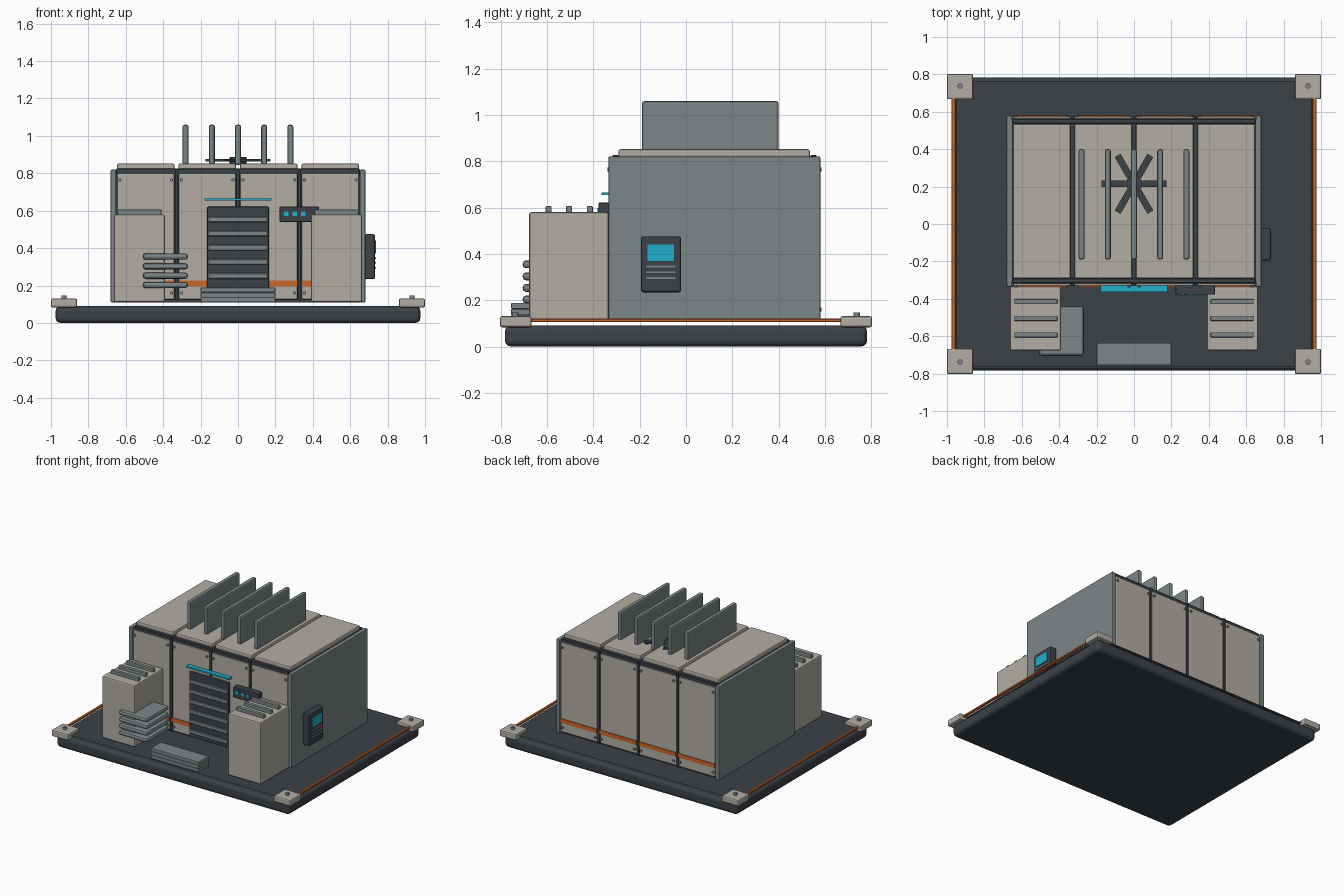
import bpy, bmesh, math
from mathutils import Matrix

if "Cube" in bpy.data.objects:
    bpy.data.objects.remove(bpy.data.objects["Cube"])


def material(name, rgb):
    m = bpy.data.materials.new(name)
    m.diffuse_color = (*rgb, 1)
    m.use_nodes = True
    m.node_tree.nodes["Principled BSDF"].inputs["Base Color"].default_value = m.diffuse_color
    return m


BEIGE = material("warm_beige", (0.45, 0.42, 0.37))
DARK = material("charcoal", (0.045, 0.054, 0.065))
GREY = material("steel_grey", (0.2, 0.24, 0.245))
ORANGE = material("orange", (0.6, 0.14, 0.025))
CYAN = material("cyan_light", (0.015, 0.42, 0.6))


def finish(name, bm, mat):
    mesh = bpy.data.meshes.new(name)
    bm.to_mesh(mesh)
    bm.free()
    mesh.materials.append(mat)
    ob = bpy.data.objects.new(name, mesh)
    bpy.context.collection.objects.link(ob)
    return ob


def box(name, xr, yr, zr, mat, bevel=0.0, segments=2):
    """Box from its x, y and z ranges, with rounded edges."""
    bm = bmesh.new()
    bmesh.ops.create_cube(bm, size=1)
    for v in bm.verts:
        v.co = [r[0] + (c + 0.5) * (r[1] - r[0]) for c, r in zip(v.co, (xr, yr, zr))]
    if bevel:
        bmesh.ops.bevel(bm, geom=bm.edges[:], offset=bevel, segments=segments,
                        profile=0.5, affect='EDGES')
    return finish(name, bm, mat)


def disc(name, centre, radius, depth, mat, axis='Z', sides=12):
    bm = bmesh.new()
    bmesh.ops.create_cone(bm, cap_ends=True, segments=sides, radius1=radius,
                          radius2=radius, depth=depth)
    if axis == 'Y':
        bm.transform(Matrix.Rotation(math.pi / 2, 4, 'X'))
    bm.transform(Matrix.Translation(centre))
    return finish(name, bm, mat)


def around(c, w):
    return (c - w / 2, c + w / 2)


# Base slab, floor sheet, corner feet and orange side rails
box("base_slab", (-0.975, 0.975), (-0.782, 0.782), (0, 0.09), DARK, 0.026, 3)
floor = bmesh.new()
bmesh.ops.create_grid(floor, x_segments=1, y_segments=1, size=1)
floor.transform(Matrix.Translation((0, 0, 0.108)) @ Matrix.Diagonal((0.95, 0.765, 1, 1)))
finish("floor_sheet", floor, DARK)
for sx in (-1, 1):
    box("side_rail", around(sx * 0.965, 0.02), (-0.7, 0.7), (0.105, 0.12), ORANGE, 0.003, 1)
    for sy in (-1, 1):
        box("corner_foot", around(sx * 0.93, 0.14), around(sy * 0.735, 0.136),
            (0.083, 0.131), BEIGE, 0.009)
        disc("foot_bolt", (sx * 0.93, sy * 0.738, 0.138), 0.014, 0.018, GREY)

# Cabinet core and grey end walls
box("cabinet_core", (-0.652, 0.652), (-0.305, 0.555), (0.11, 0.82), DARK)
for sx in (-1, 1):
    box("end_wall", around(sx * 0.666, 0.03), (-0.335, 0.58), (0.11, 0.82), GREY, 0.006)

# Front and back panels with screws and orange stripe, roof panels
for i in range(4):
    cx = (i - 1.5) * 0.329
    box("roof_panel", around(cx, 0.308), (-0.292, 0.535), (0.815, 0.852), BEIGE, 0.009)
    for sy, face in ((-1, -0.33), (1, 0.575)):
        box("wall_panel", around(cx, 0.306), sorted((face, face - sy * 0.03)),
            (0.125, 0.8), BEIGE, 0.006)
        box("panel_stripe", around(cx, 0.306), around(face + sy * 0.002, 0.008),
            (0.196, 0.226), ORANGE)
        for dx in (-0.138, 0.138):
            for z in (0.16, 0.765):
                disc("panel_screw", (cx + dx, face + sy * 0.003, z), 0.009, 0.012, GREY, 'Y', 8)

# Dark seam posts between panels and top bars along both long edges
for y in (-0.317, 0.563):
    for x in (-0.329, 0, 0.329):
        box("seam_post", around(x, 0.018), around(y, 0.03), (0.12, 0.82), DARK)
    box("top_bar", (-0.65, 0.65), around(y + math.copysign(0.013, -y), 0.028),
        (0.79, 0.826), DARK, 0.004, 1)

# Roof cooling fins and the fan between them
for i in range(5):
    box("cooling_fin", around((i - 2) * 0.14, 0.032), (-0.19, 0.4), (0.845, 1.06), GREY, 0.011)
for i in range(6):
    blade = box("fan_blade", (0.045, 0.175), (-0.018, 0.018), (0.862, 0.876), DARK)
    blade.data.transform(Matrix.Translation((0, 0.215, 0)) @ Matrix.Rotation(i * math.pi / 3, 4, 'Z'))
disc("fan_hub", (0, 0.215, 0.868), 0.045, 0.04, DARK, sides=16)

# Louvred door with light strip above
box("door", (-0.165, 0.165), (-0.35, -0.325), (0.13, 0.622), DARK, 0.006)
for i in range(6):
    box("door_louvre", (-0.16, 0.16), (-0.357, -0.345), around(0.553 - i * 0.0755, 0.03),
        GREY, 0.004, 1)
box("light_strip", (-0.18, 0.18), (-0.364, -0.328), around(0.66, 0.012), CYAN)

# Front control panel with three lamps
box("control_panel", (0.222, 0.433), (-0.378, -0.328), (0.54, 0.622), DARK, 0.005)
for x in (0.259, 0.304, 0.349):
    box("control_lamp", around(x, 0.024), (-0.382, -0.374), around(0.585, 0.024), CYAN)

# Side cabinets standing in front, each with three top bars
for sx in (-1, 1):
    box("front_cabinet", around(sx * 0.527, 0.274), (-0.677, -0.335), (0.112, 0.58), BEIGE, 0.009)
    for y in (-0.415, -0.505, -0.593):
        box("cabinet_top_bar", around(sx * 0.525, 0.23), around(y, 0.026), (0.575, 0.606), GREY, 0.004)

# Stacked trays by the left cabinet and low step stack at the door
for z in (0.203, 0.253, 0.303, 0.355):
    box("tray", (-0.508, -0.268), (-0.705, -0.44), around(z, 0.034), GREY, 0.014)
for z in (0.123, 0.149, 0.176):
    box("step", (-0.2, 0.2), (-0.755, -0.635), around(z, 0.026), GREY, 0.004)

# Wall terminal on the right end with screen and three key rows
box("terminal", (0.675, 0.733), (-0.195, -0.021), (0.234, 0.475), DARK, 0.01)
box("terminal_screen", (0.728, 0.738), (-0.166, -0.052), (0.37, 0.44), CYAN)
for z in (0.346, 0.321, 0.296):
    box("terminal_keys", (0.728, 0.738), (-0.17, -0.046), around(z, 0.008), GREY)
